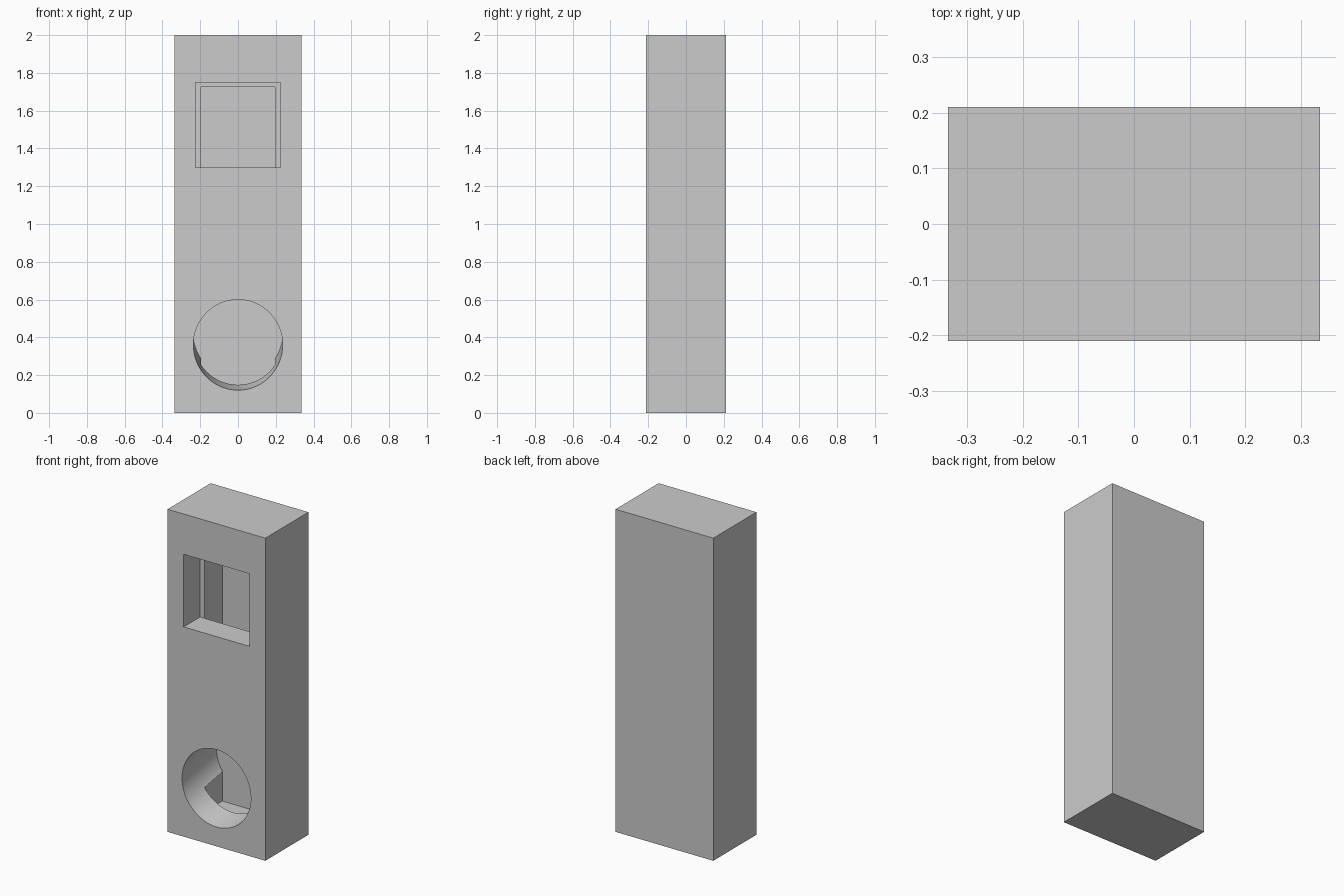
import bpy, bmesh, math

default = bpy.data.objects.get("Cube")
if default:
    bpy.data.objects.remove(default, do_unlink=True)

# Overall size and the depth planes shared by the openings
HALF_W, HALF_D, HEIGHT = 0.335, 0.211, 2.0
SHAFT_FRONT, SHAFT_BACK = -0.05, 0.125
OUTSIDE = -0.4
TILT = math.radians(10)

grey = bpy.data.materials.new("plain_grey")
grey.use_nodes = True
grey.diffuse_color = (0.6, 0.6, 0.6, 1)
grey.node_tree.nodes["Principled BSDF"].inputs["Base Color"].default_value = (0.6, 0.6, 0.6, 1)


def prism(name, outline, y0, y1, rise=0.0):
    """Extrude an x-z outline from y0 to y1; rise lifts it per unit of depth."""
    bm = bmesh.new()
    base = [bm.verts.new((x, y0, z + rise * (y0 + HALF_D))) for x, z in outline]
    far = [bm.verts.new((x, y1, z + rise * (y1 + HALF_D))) for x, z in outline]
    bm.faces.new(base)
    bm.faces.new(far[::-1])
    n = len(outline)
    for i in range(n):
        j = (i + 1) % n
        bm.faces.new((base[i], far[i], far[j], base[j]))
    bmesh.ops.recalc_face_normals(bm, faces=bm.faces)
    mesh = bpy.data.meshes.new(name)
    bm.to_mesh(mesh)
    bm.free()
    mesh.materials.append(grey)
    obj = bpy.data.objects.new(name, mesh)
    bpy.context.collection.objects.link(obj)
    return obj


def rectangle(half_w, z0, z1):
    return [(-half_w, z0), (half_w, z0), (half_w, z1), (-half_w, z1)]


def ellipse(rx, rz, zc, n=96):
    return [(rx * math.cos(2 * math.pi * i / n), zc + rz * math.sin(2 * math.pi * i / n))
            for i in range(n)]


# Solid housing
housing = prism("housing", rectangle(HALF_W, 0, HEIGHT), -HALF_D, HALF_D)

# Square window, hidden vertical shaft, and round port sloping up to the shaft's back wall
radius = 0.236
cutters = [
    prism("window_cutter", rectangle(0.225, 1.30, 1.75), OUTSIDE, SHAFT_FRONT),
    prism("shaft_cutter", rectangle(0.195, 0.10, 1.725), SHAFT_FRONT, SHAFT_BACK),
    prism("port_cutter", ellipse(radius, radius / math.cos(TILT), 0.36),
          OUTSIDE, SHAFT_BACK, math.tan(TILT)),
]

bpy.ops.object.select_all(action='DESELECT')
bpy.context.view_layer.objects.active = housing
housing.select_set(True)
for cutter in cutters:
    cutter.hide_render = True
    mod = housing.modifiers.new(cutter.name, 'BOOLEAN')
    mod.operation = 'DIFFERENCE'
    mod.solver = 'EXACT'
    mod.object = cutter
    bpy.ops.object.modifier_apply(modifier=mod.name)
for cutter in cutters:
    bpy.data.objects.remove(cutter, do_unlink=True)

# Smooth port wall, crisp box edges
bpy.ops.object.shade_smooth_by_angle(angle=math.radians(30))
